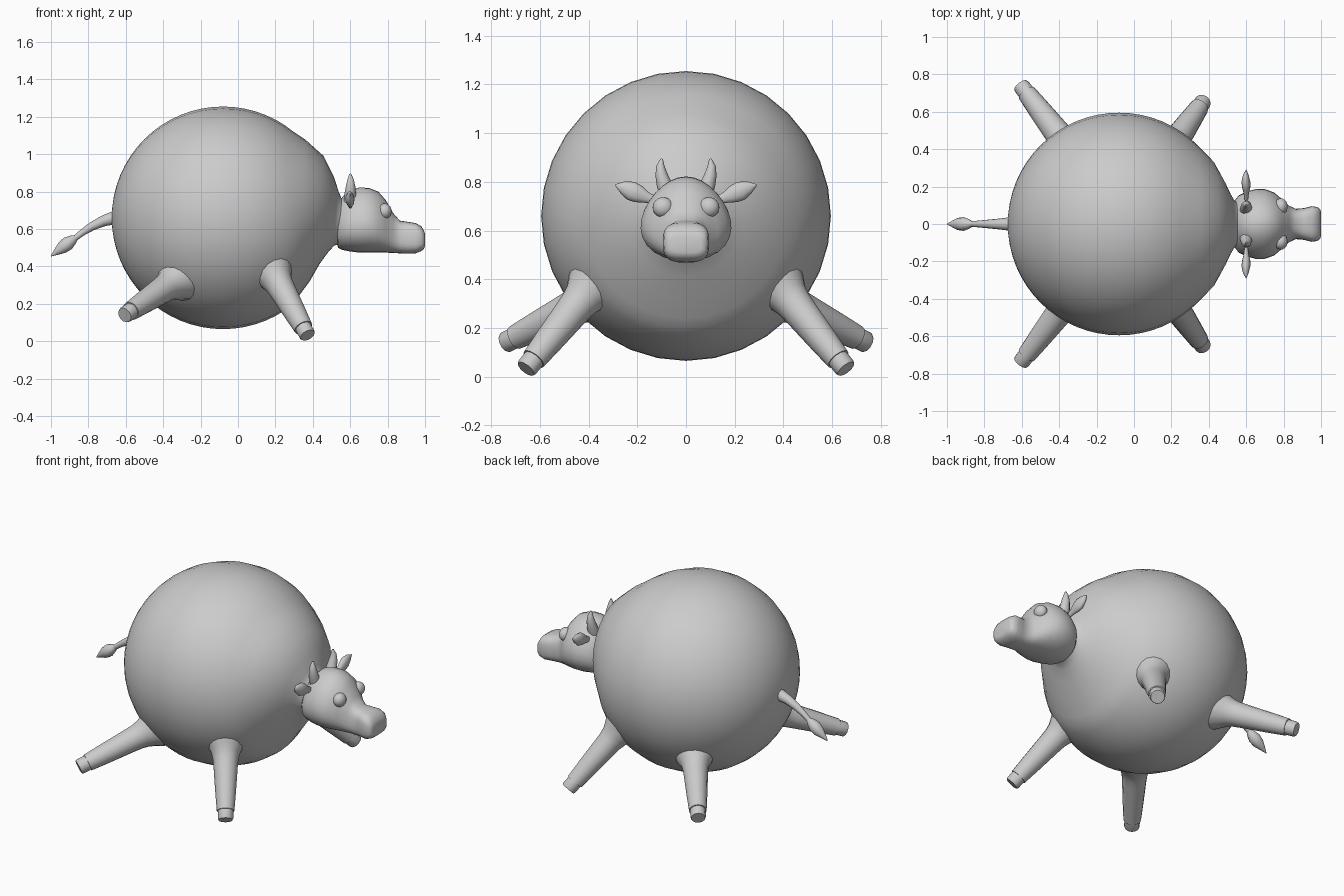
import bpy, bmesh, math
from mathutils import Vector

cube = bpy.data.objects.get("Cube")
if cube:
    bpy.data.objects.remove(cube, do_unlink=True)

grey = bpy.data.materials.new("plain grey")
grey.use_nodes = True
grey.diffuse_color = (0.6, 0.6, 0.6, 1)
grey.node_tree.nodes["Principled BSDF"].inputs["Base Color"].default_value = (0.6, 0.6, 0.6, 1)


def finish(obj, angle):
    obj.data.materials.append(grey)
    bpy.ops.object.select_all(action='DESELECT')
    obj.select_set(True)
    bpy.context.view_layer.objects.active = obj
    bpy.ops.object.shade_smooth_by_angle(angle=math.radians(angle))
    return obj


def loft(name, rings, angle=50):
    """Skin a list of point rings and cap both ends."""
    bm = bmesh.new()
    loops = [[bm.verts.new(p) for p in ring] for ring in rings]
    n = len(loops[0])
    for a, b in zip(loops, loops[1:]):
        for i in range(n):
            j = (i + 1) % n
            bm.faces.new((a[i], a[j], b[j], b[i]))
    bm.faces.new(loops[0])
    bm.faces.new(loops[-1])
    bmesh.ops.recalc_face_normals(bm, faces=bm.faces)
    mesh = bpy.data.meshes.new(name)
    bm.to_mesh(mesh)
    bm.free()
    obj = bpy.data.objects.new(name, mesh)
    bpy.context.collection.objects.link(obj)
    return finish(obj, angle)


def tube(name, path, radii, sides=16, side=(0, 1, 0), flat=1.0, angle=50):
    """Round tube along a path; flat scales its width along the side axis."""
    pts = [Vector(p) for p in path]
    rings = []
    for i, (p, r) in enumerate(zip(pts, radii)):
        t = (pts[min(i + 1, len(pts) - 1)] - pts[max(i - 1, 0)]).normalized()
        u = Vector(side)
        u = (u - t * u.dot(t)).normalized()
        v = t.cross(u)
        turns = [math.tau * k / sides for k in range(sides)]
        rings.append([p + u * (r * flat * math.cos(a)) + v * (r * math.sin(a)) for a in turns])
    return loft(name, rings, angle)


# Round body, drawn out into a short neck
CX, CZ, R = -0.08, 0.66, 0.595
profile = []
for k in range(25):
    a = math.pi * (1 - k / 32)
    profile.append((CX + R * math.cos(a), max(R * math.sin(a), 0.004), CZ))
profile += [(0.42, 0.338, 0.655), (0.475, 0.235, 0.645), (0.51, 0.165, 0.64),
            (0.535, 0.125, 0.635), (0.57, 0.11, 0.63)]
tube("body", [(x, 0, z) for x, r, z in profile], [r for x, r, z in profile], sides=32)

# Head sections: x, bottom, top, half width, squareness, egg taper
sections = [
    (0.528, 0.53, 0.70, 0.09, 2, 0.1),
    (0.535, 0.50, 0.735, 0.12, 2, 0.15),
    (0.56, 0.488, 0.775, 0.15, 2, 0.2),
    (0.60, 0.48, 0.81, 0.17, 2, 0.2),
    (0.65, 0.474, 0.822, 0.183, 2, 0.2),
    (0.70, 0.474, 0.82, 0.183, 2, 0.2),
    (0.75, 0.474, 0.80, 0.165, 2, 0.2),
    (0.79, 0.474, 0.755, 0.13, 2.2, 0.2),
    (0.83, 0.472, 0.685, 0.095, 2.5, 0.15),
    (0.865, 0.47, 0.645, 0.08, 2.8, 0.1),
    (0.91, 0.468, 0.638, 0.085, 3, 0),
    (0.95, 0.47, 0.632, 0.095, 3.2, 0),
    (0.98, 0.482, 0.615, 0.091, 3.4, 0),
    (0.995, 0.495, 0.59, 0.08, 3.4, 0),
    (1.0, 0.51, 0.575, 0.065, 3.4, 0),
]
rings = []
for x, lo, hi, w, power, taper in sections:
    ring = []
    for k in range(28):
        a = math.tau * k / 28
        c, s = math.cos(a), math.sin(a)
        c = math.copysign(abs(c) ** (2 / power), c)
        s = math.copysign(abs(s) ** (2 / power), s)
        ring.append((x, w * c * (1 - taper * s), (lo + hi) / 2 + s * (hi - lo) / 2))
    rings.append(ring)
loft("head", rings, 70)

# Paired parts
for s, label in ((1, "left"), (-1, "right")):
    # Eyes
    bpy.ops.mesh.primitive_uv_sphere_add(segments=20, ring_count=12, radius=0.043,
                                         location=(0.785, s * 0.094, 0.695))
    eye = bpy.context.object
    eye.name = label + "_eye"
    eye.scale = (0.85, 1, 0.97)
    finish(eye, 50)

    # Curved horns
    tube(label + "_horn",
         [(0.6, s * 0.075, 0.75), (0.6, s * 0.09, 0.79), (0.602, s * 0.101, 0.83),
          (0.602, s * 0.105, 0.865), (0.6, s * 0.1, 0.895)],
         [0.034, 0.031, 0.025, 0.017, 0.005], sides=12, side=(1, 0, 0))

    # Leaf shaped ears
    tube(label + "_ear",
         [(0.6, s * 0.13, 0.725), (0.6, s * 0.165, 0.737), (0.6, s * 0.195, 0.75),
          (0.598, s * 0.225, 0.763), (0.598, s * 0.26, 0.778), (0.6, s * 0.29, 0.788)],
         [0.016, 0.024, 0.036, 0.04, 0.026, 0.003], sides=12, side=(1, 0, 0), flat=0.6)

    # Splayed legs with flared hips, and hooves
    for pos, hip, foot in (("front", (0.2, 0.41, 0.34), (0.372, 0.657, 0.032)),
                           ("rear", (-0.355, 0.415, 0.308), (-0.606, 0.742, 0.14))):
        a = Vector((hip[0], s * hip[1], hip[2]))
        b = Vector((foot[0], s * foot[1], foot[2]))
        steps = [-0.15, -0.03, 0.05, 0.14, 0.25, 0.6, 0.87]
        tube(f"{label}_{pos}_leg", [a.lerp(b, t) for t in steps],
             [0.125, 0.1, 0.083, 0.074, 0.07, 0.06, 0.051], sides=16, side=(0, 0, 1))
        tube(f"{label}_{pos}_hoof", [a.lerp(b, 0.84), a.lerp(b, 0.98), b],
             [0.045, 0.045, 0.041], sides=12, side=(0, 0, 1), angle=40)

# Tail and its tuft
tube("tail",
     [(-0.62, 0, 0.665), (-0.67, 0, 0.658), (-0.72, 0, 0.643), (-0.78, 0, 0.615),
      (-0.83, 0, 0.583), (-0.885, 0, 0.54)],
     [0.05, 0.035, 0.029, 0.023, 0.018, 0.014], sides=12)
tube("tail_tuft",
     [(-0.865, 0, 0.556), (-0.885, 0, 0.542), (-0.91, 0, 0.523), (-0.94, 0, 0.5),
      (-0.97, 0, 0.478), (-1.0, 0, 0.455)],
     [0.014, 0.027, 0.037, 0.033, 0.018, 0.002], sides=12)
